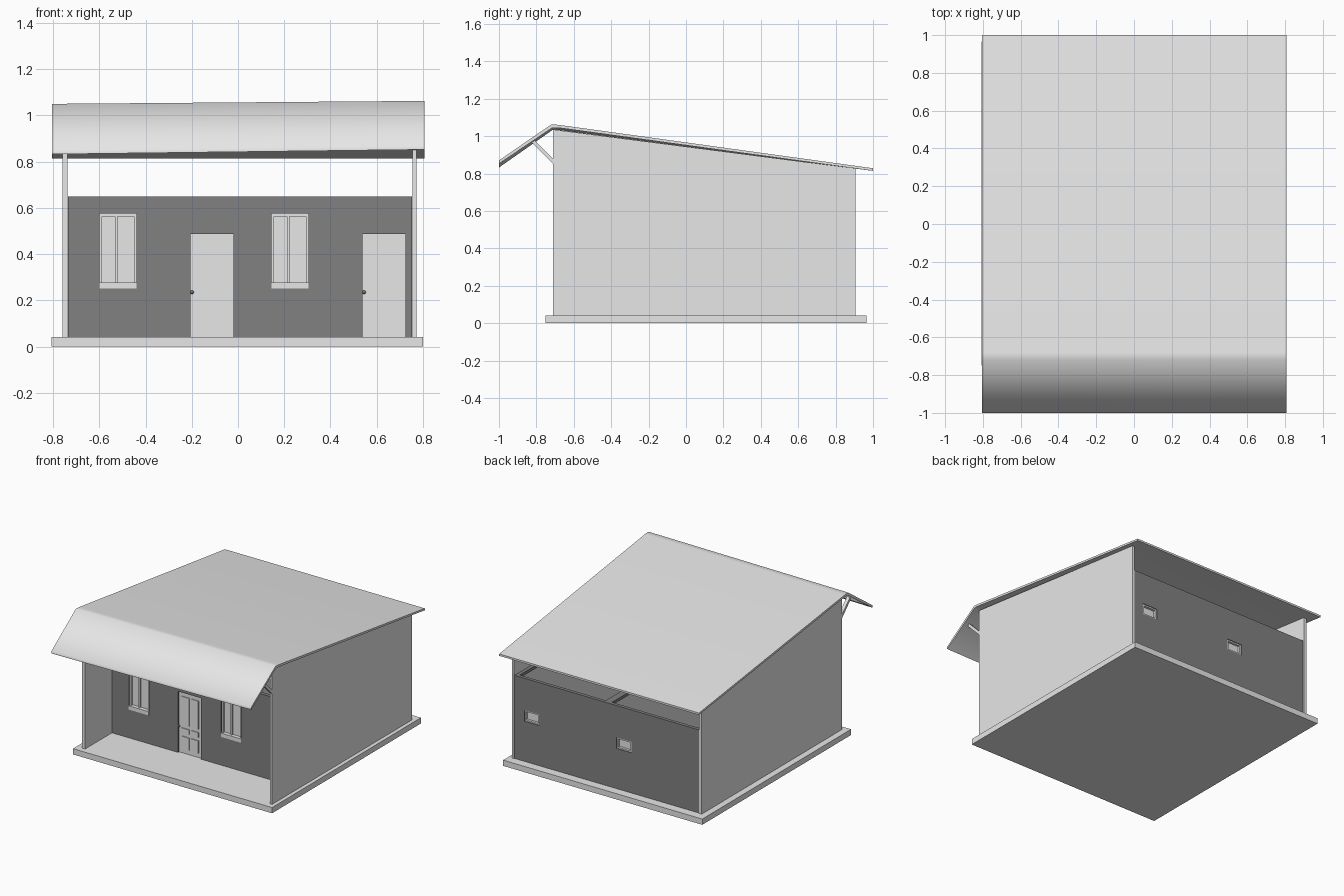
import bpy, bmesh, math
from mathutils import Vector, Matrix

cube = bpy.data.objects.get("Cube")
if cube:
    bpy.data.objects.remove(cube, do_unlink=True)


def material(name, value):
    m = bpy.data.materials.new(name)
    m.use_nodes = True
    color = (value, value, value, 1)
    m.diffuse_color = color
    m.node_tree.nodes["Principled BSDF"].inputs["Base Color"].default_value = color
    return m


LIGHT = material("light grey", 0.8)
DARK = material("dark grey", 0.22)


def finish(name, bm, mat):
    bmesh.ops.recalc_face_normals(bm, faces=bm.faces)
    mesh = bpy.data.meshes.new(name)
    bm.to_mesh(mesh)
    bm.free()
    mesh.materials.append(mat)
    obj = bpy.data.objects.new(name, mesh)
    bpy.context.collection.objects.link(obj)
    return obj


def boxes(name, spans, mat):
    """One object from boxes given as (x0, x1, y0, y1, z0, z1)."""
    bm = bmesh.new()
    for x0, x1, y0, y1, z0, z1 in spans:
        mid = Vector((x0 + x1, y0 + y1, z0 + z1)) / 2
        scale = Matrix.Diagonal((x1 - x0, y1 - y0, z1 - z0, 1))
        bmesh.ops.create_cube(bm, size=1, matrix=Matrix.Translation(mid) @ scale)
    return finish(name, bm, mat)


def prism(name, profile, x0, x1, mat):
    """Extrude a side profile of (y, z) points along x."""
    bm = bmesh.new()
    face = bm.faces.new([bm.verts.new((x0, y, z)) for y, z in profile])
    new = bmesh.ops.extrude_face_region(bm, geom=[face])["geom"]
    bmesh.ops.translate(bm, vec=(x1 - x0, 0, 0), verts=[v for v in new if isinstance(v, bmesh.types.BMVert)])
    return finish(name, bm, mat)


# Base slab
SLAB = 0.042
boxes("floor_slab", [(-0.807, 0.8, -0.75, 0.965, 0, SLAB)], LIGHT)

# Side walls with sloped tops, and the struts under the front awning
for side, x0, x1 in (("right", -0.76, -0.737), ("left", 0.754, 0.772)):
    prism(f"{side}_side_wall", [(-0.71, SLAB), (0.905, SLAB), (0.905, 0.827), (-0.71, 1.035)], x0, x1, LIGHT)
    prism(f"{side}_awning_strut", [(-0.71, 0.85), (-0.71, 0.878), (-0.81, 0.978), (-0.825, 0.965)], x0, x1, LIGHT)

# Roof sheet bent over the front edge, very slightly twisted
roof = prism("roof", [(-1, 0.86), (-0.72, 1.056), (-0.68, 1.054), (1, 0.828),
                      (1, 0.814), (-0.68, 1.038), (-0.715, 1.038), (-1, 0.842)], -0.805, 0.807, LIGHT)
for v in roof.data.vertices:
    v.co.z += 0.0125 * v.co.x * ((1 - v.co.y) / 2) ** 3
bpy.ops.object.select_all(action="DESELECT")
roof.select_set(True)
bpy.context.view_layer.objects.active = roof
bpy.ops.object.shade_smooth_by_angle(angle=math.radians(60))

# Two identical rooms side by side
FRONT, BACK, TOP = -0.4, 0.9, 0.648
WIDTH = 0.744
LIP = 0.025
for i, side in enumerate(("right", "left")):
    x = -0.735 + i * WIDTH
    win0, win1 = x + 0.135, x + 0.297
    door0, door1 = x + 0.53, x + 0.715
    vent0, vent1 = x + 0.545, x + 0.665
    sill, head = 0.25, 0.575
    door_top = 0.487

    # Room block with cut openings and a sunken flat ceiling
    room = boxes(f"{side}_room", [(x, x + WIDTH, FRONT, BACK, SLAB, TOP)], DARK)
    cutter = boxes(f"{side}_cutter", [
        (win0, win1, FRONT - 0.1, FRONT + 0.03, sill, head),
        (door0, door1, FRONT - 0.1, FRONT + 0.02, SLAB - 0.02, door_top),
        (vent0, vent1, BACK - 0.03, BACK + 0.1, 0.335, 0.415),
        (x + LIP, x + WIDTH - LIP, FRONT + LIP, BACK - LIP, TOP - 0.02, TOP + 0.1)], DARK)
    mod = room.modifiers.new("openings", "BOOLEAN")
    mod.object = cutter
    mod.operation = "DIFFERENCE"
    mod.solver = "EXACT"
    bpy.context.view_layer.objects.active = room
    bpy.ops.object.modifier_apply(modifier=mod.name)
    bpy.data.objects.remove(cutter, do_unlink=True)

    # Front window: pane, frame, mullion and sill
    mid = (win0 + win1) / 2 - 0.008
    edge = 0.012
    y = FRONT + 0.008
    boxes(f"{side}_window_pane", [(win0, win1, FRONT + 0.024, FRONT + 0.031, sill, head)], LIGHT)
    boxes(f"{side}_window_frame", [
        (win0, win0 + edge, y, FRONT + 0.026, sill, head),
        (win1 - edge, win1, y, FRONT + 0.026, sill, head),
        (win0, win1, y, FRONT + 0.026, head - edge, head),
        (win0, win1, FRONT - 0.004, FRONT + 0.026, sill, sill + 0.028),
        (mid - edge / 2, mid + edge / 2, y + 0.004, FRONT + 0.026, sill, head)], LIGHT)

    # Panelled door with a round knob
    y = FRONT + 0.012
    boxes(f"{side}_door", [(door0, door1, y, FRONT + 0.021, SLAB, door_top)], LIGHT)
    panels = []
    for left in (door0 + 0.025, door0 + 0.1):
        for low, high in ((0.075, 0.165), (0.19, 0.225), (0.25, 0.455)):
            panels.append((left, left + 0.06, y - 0.006, y + 0.002, low, high))
    boxes(f"{side}_door_panels", panels, LIGHT)
    bm = bmesh.new()
    bmesh.ops.create_uvsphere(bm, u_segments=12, v_segments=8, radius=0.008,
                              matrix=Matrix.Translation((door0 + 0.006, y - 0.007, 0.235)))
    finish(f"{side}_door_knob", bm, DARK)

    # Small back window
    boxes(f"{side}_vent_pane", [(vent0, vent1, BACK - 0.031, BACK - 0.022, 0.335, 0.415)], LIGHT)
    boxes(f"{side}_vent_frame", [
        (vent0, vent0 + 0.01, BACK - 0.024, BACK - 0.005, 0.335, 0.415),
        (vent1 - 0.01, vent1, BACK - 0.024, BACK - 0.005, 0.335, 0.415),
        (vent0, vent1, BACK - 0.024, BACK - 0.005, 0.335, 0.345),
        (vent0, vent1, BACK - 0.024, BACK - 0.005, 0.405, 0.415)], LIGHT)
